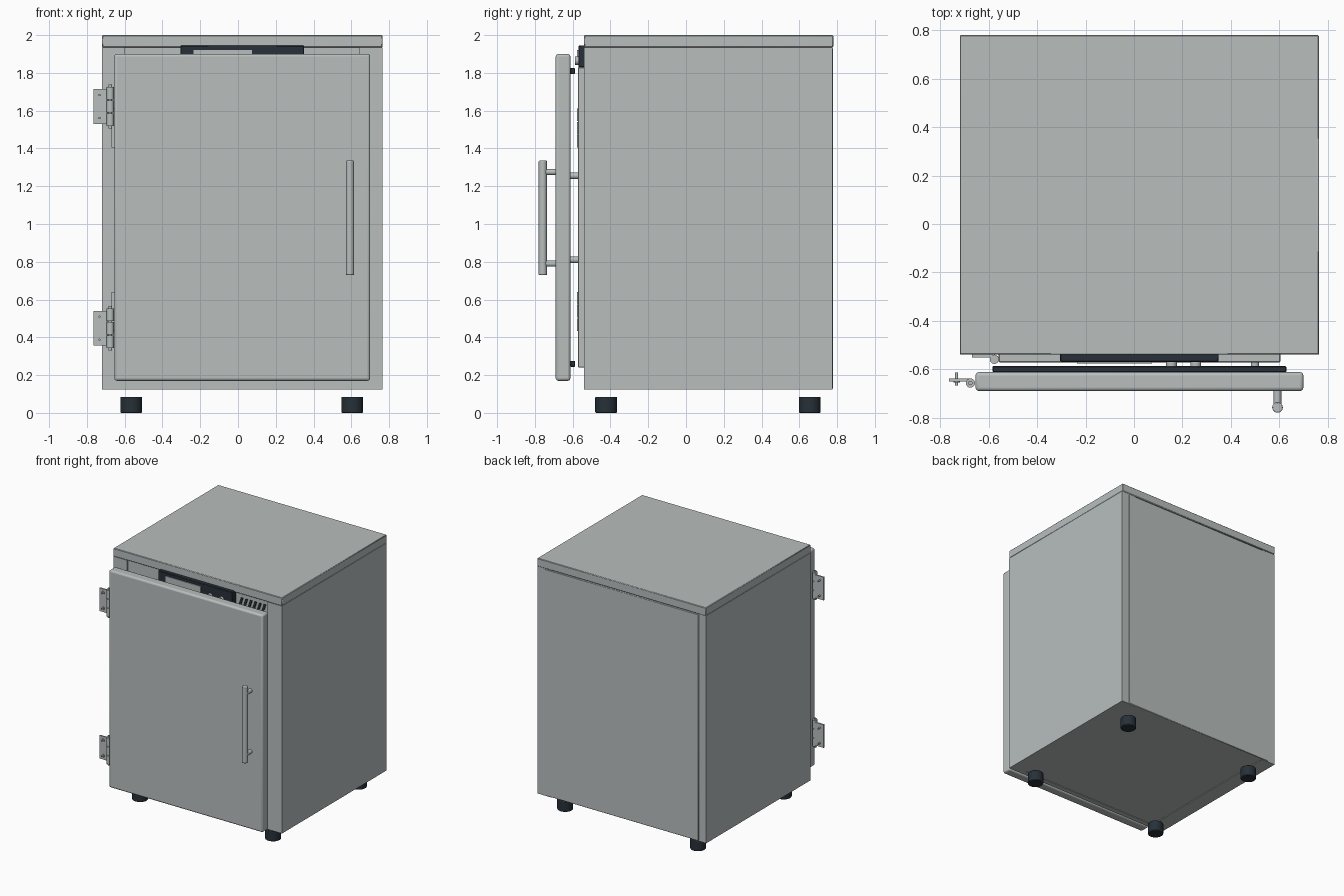
import bpy, bmesh, math
from mathutils import Matrix, Vector

if "Cube" in bpy.data.objects:
    bpy.data.objects.remove(bpy.data.objects["Cube"], do_unlink=True)


def material(name, rgb):
    m = bpy.data.materials.new(name)
    m.use_nodes = True
    m.diffuse_color = (*rgb, 1)
    m.node_tree.nodes["Principled BSDF"].inputs["Base Color"].default_value = (*rgb, 1)
    return m


STEEL = material("pale steel", (0.48, 0.52, 0.515))
DARK = material("dark rubber", (0.02, 0.03, 0.04))


def finish(bm, name, mat, bevel=0, segments=1):
    mesh = bpy.data.meshes.new(name)
    bm.to_mesh(mesh)
    bm.free()
    mesh.materials.append(mat)
    ob = bpy.data.objects.new(name, mesh)
    bpy.context.collection.objects.link(ob)
    if bevel:
        mod = ob.modifiers.new("soft edges", "BEVEL")
        mod.width = bevel
        mod.segments = segments
        mod.limit_method = "ANGLE"
    bpy.context.view_layer.objects.active = ob
    bpy.ops.object.select_all(action="DESELECT")
    ob.select_set(True)
    bpy.ops.object.shade_smooth_by_angle(angle=math.radians(35))
    return ob


def box(name, x, y, z, mat=STEEL, bevel=0, segments=1):
    bm = bmesh.new()
    bmesh.ops.create_cube(bm, size=1)
    for v in bm.verts:
        v.co = Vector([(r[0] + r[1]) / 2 + c * (r[1] - r[0])
                       for c, r in zip(v.co, (x, y, z))])
    return finish(bm, name, mat, bevel, segments)


def rod(name, a, b, radius, mat=STEEL, bevel=0, sides=24):
    a, b = Vector(a), Vector(b)
    turn = (b - a).to_track_quat("Z", "Y").to_matrix().to_4x4()
    bm = bmesh.new()
    bmesh.ops.create_cone(bm, cap_ends=True, segments=sides, radius1=radius,
                          radius2=radius, depth=(b - a).length,
                          matrix=Matrix.Translation((a + b) / 2) @ turn)
    return finish(bm, name, mat, bevel, 2)


# Cabinet shell: two side walls, top, core, back panel
LEFT, RIGHT, FRONT, BACK = -0.72, 0.765, -0.54, 0.775
IN_L, IN_R, CAP = -0.6, 0.64, 1.935
box("right_wall", (LEFT, IN_L), (FRONT, BACK), (0.125, CAP))
box("left_wall", (IN_R, RIGHT), (FRONT, BACK), (0.125, CAP))
box("top_cover", (LEFT, RIGHT), (FRONT, 0.78), (CAP, 2.0), bevel=0.004)
box("cabinet_core", (IN_L, IN_R), (-0.525, 0.76), (0.13, CAP))
box("bottom_rail", (IN_L, IN_R), (FRONT, -0.5), (0.125, 0.24))
box("back_panel", (-0.655, 0.7), (0.74, 0.779), (0.128, 1.93), bevel=0.003)

# Feet
for side, x in (("right", -0.565), ("left", 0.605)):
    for end, y in (("front", -0.423), ("back", 0.655)):
        rod(f"{end}_{side}_foot", (x, y, 0), (x, y, 0.085), 0.058, DARK, 0.005, 32)

# Inner door with its pull posts and vent slots above it
box("inner_door", (-0.56, 0.605), (-0.572, -0.52), (0.24, 1.83), bevel=0.004)
for z in (0.81, 1.255):
    rod("inner_pull_post", (0.5, -0.615, z), (0.5, -0.57, z), 0.017)
for i in range(6):
    slot = box("vent_slot", (0.385 + i * 0.04, 0.405 + i * 0.04),
               (-0.53, -0.524), (1.84, 1.9), DARK)
    for v in slot.data.vertices:
        v.co.x += (v.co.z - 1.87) * 0.35

# Control panel
box("control_panel", (-0.305, 0.35), (-0.57, -0.52), (1.83, 1.945), DARK, 0.004)
box("control_display", (-0.235, 0.075), (-0.576, -0.569), (1.845, 1.92))
for x in (0.155, 0.255):
    rod("control_knob", (x, -0.588, 1.865), (x, -0.569, 1.865), 0.022)

# Outer door with seals and handle
box("outer_door", (-0.655, 0.7), (-0.69, -0.612), (0.17, 1.9), bevel=0.014, segments=3)
for z in (0.26, 1.81):
    box("door_seal", (-0.585, 0.63), (-0.613, -0.587), (z - 0.016, z + 0.016), DARK, 0.004)
rod("handle_bar", (0.593, -0.758, 0.73), (0.593, -0.758, 1.335), 0.022, bevel=0.004)
for z in (0.79, 1.275):
    rod("handle_post", (0.593, -0.755, z), (0.593, -0.685, z), 0.016)

# Hinges of both doors
for z in (0.448, 1.622):
    box("outer_hinge_leaf", (-0.765, -0.68), (-0.65, -0.639), (z - 0.092, z + 0.092))
    for k in (-1, 0, 1):
        rod("outer_hinge_knuckle", (-0.676, -0.657, z + k * 0.071 - 0.033),
            (-0.676, -0.657, z + k * 0.071 + 0.033), 0.019)
    rod("outer_hinge_pin", (-0.676, -0.657, z - 0.117), (-0.676, -0.657, z + 0.117), 0.009)
    for dz in (-0.061, 0.061):
        rod("hinge_screw", (-0.733, -0.668, z + dz), (-0.733, -0.613, z + dz), 0.006)
        rod("hinge_screw_head", (-0.733, -0.655, z + dz), (-0.733, -0.649, z + dz), 0.013)
for z in (0.537, 1.508):
    box("inner_hinge_leaf", (-0.67, -0.585), (-0.551, -0.539), (z - 0.104, z + 0.104))
    for k in (-1, 0, 1):
        rod("inner_hinge_knuckle", (-0.577, -0.559, z + k * 0.071 - 0.033),
            (-0.577, -0.559, z + k * 0.071 + 0.033), 0.019)
